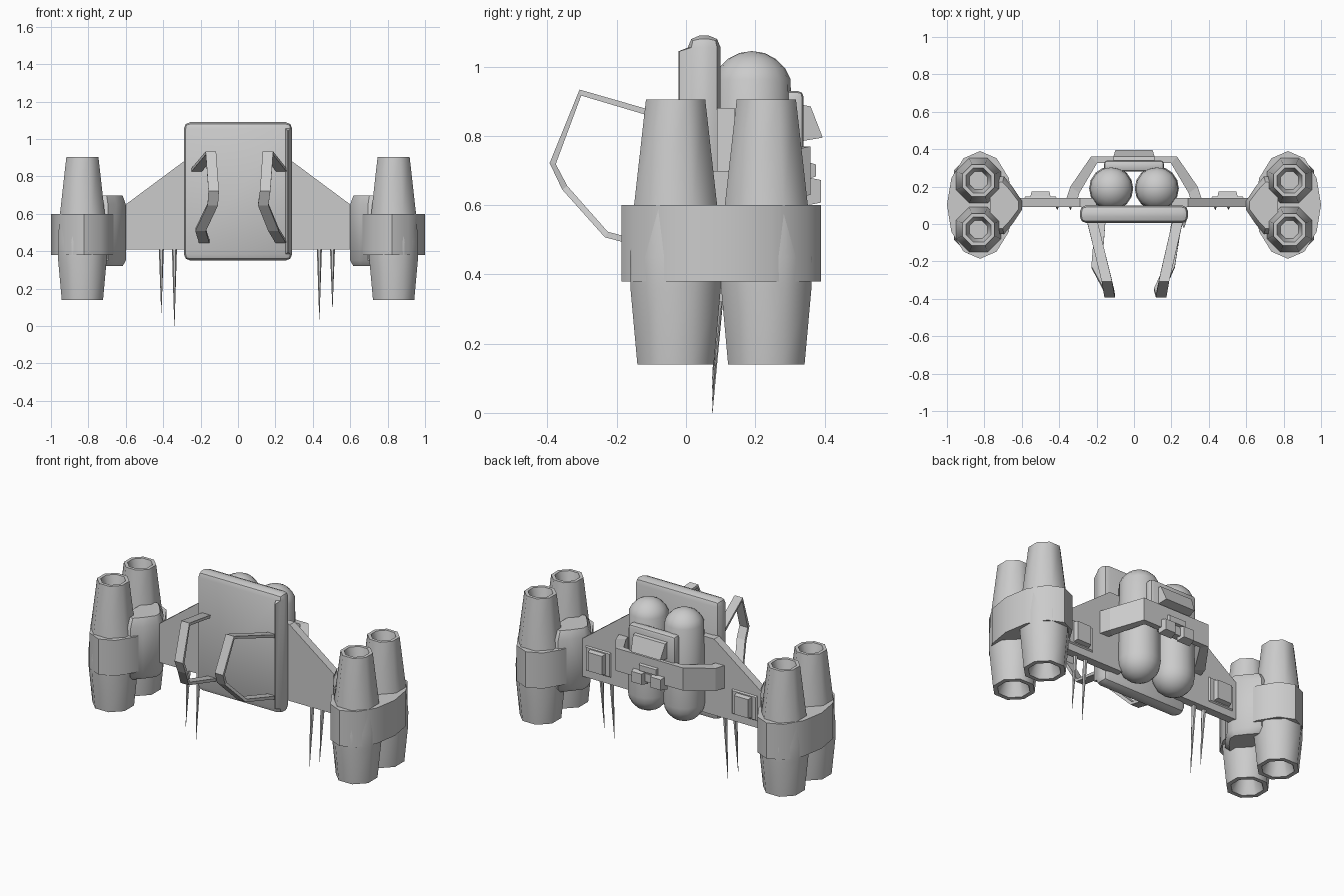
import bpy, bmesh, math
from mathutils import Vector

cube = bpy.data.objects.get("Cube")
if cube:
    bpy.data.objects.remove(cube, do_unlink=True)

grey = bpy.data.materials.new("light grey metal")
grey.use_nodes = True
grey.diffuse_color = (0.6, 0.6, 0.6, 1)
for node in grey.node_tree.nodes:
    if node.type == 'BSDF_PRINCIPLED':
        node.inputs["Base Color"].default_value = (0.6, 0.6, 0.6, 1)


def finish(name, bm, smooth=None):
    """Turn a bmesh into an object with the shared material."""
    bmesh.ops.recalc_face_normals(bm, faces=bm.faces[:])
    mesh = bpy.data.meshes.new(name)
    bm.to_mesh(mesh)
    bm.free()
    mesh.materials.append(grey)
    obj = bpy.data.objects.new(name, mesh)
    bpy.context.collection.objects.link(obj)
    if smooth:
        bpy.ops.object.select_all(action='DESELECT')
        obj.select_set(True)
        bpy.context.view_layer.objects.active = obj
        bpy.ops.object.shade_smooth_by_angle(angle=math.radians(smooth))
    return obj


def loft(bm, rings, caps=True, closed=False):
    """Skin matching rings of points."""
    loops = [[bm.verts.new(p) for p in ring] for ring in rings]
    n = len(loops[0])
    pairs = list(zip(loops, loops[1:]))
    if closed:
        pairs.append((loops[-1], loops[0]))
    for a, b in pairs:
        for i in range(n):
            j = (i + 1) % n
            bm.faces.new((a[i], a[j], b[j], b[i]))
    if caps and not closed:
        bm.faces.new(loops[0])
        bm.faces.new(loops[-1])
    return bm


def bevel(bm, width, segments=1):
    bmesh.ops.bevel(bm, geom=bm.edges[:], offset=width, segments=segments,
                    profile=0.5, affect='EDGES', clamp_overlap=True)


def rect(x, z, y, w, h):
    return [(x + a * w / 2, y, z + b * h / 2)
            for a, b in ((-1, -1), (1, -1), (1, 1), (-1, 1))]


def block(name, x, z, w, h, y0, y1, taper=0.0, drop=0.0, width=0, smooth=None):
    """Box that narrows toward the back by taper."""
    bm = loft(bmesh.new(), [rect(x, z, y0, w, h),
                            rect(x, z - drop, y1, w - taper, h - taper)])
    if width:
        bevel(bm, width, 2)
    return finish(name, bm, smooth)


def ring(cx, cy, z, r, n, turn=0.0, ry=None):
    ry = r if ry is None else ry
    return [(cx + r * math.cos(turn + i * math.tau / n),
             cy + ry * math.sin(turn + i * math.tau / n), z) for i in range(n)]


# Front plate with a recessed back
bm = loft(bmesh.new(), [rect(0, 0.72, 0.005, 0.58, 0.74), rect(0, 0.72, 0.1, 0.58, 0.74)])
bevel(bm, 0.035, 2)
bm.normal_update()
back = max((f for f in bm.faces if f.normal.y > 0.9), key=lambda f: f.calc_area())
bmesh.ops.inset_region(bm, faces=[back], thickness=0.015, depth=0)
bmesh.ops.translate(bm, verts=back.verts[:], vec=(0, -0.03, 0))
finish("front_plate", bm, 35)

# Rear brace wrapping the tanks
outer = [(-0.36, 0.14, 0.665), (-0.34, 0.2, 0.665), (-0.23, 0.36, 0.7),
         (0.23, 0.36, 0.7), (0.34, 0.2, 0.665), (0.36, 0.14, 0.665)]
brace = []
for x, y, z in outer:
    ix, iy = x * 0.86, y - 0.035
    brace.append([(x, y, z - 0.07), (x, y, z + 0.07), (ix, iy, z + 0.07), (ix, iy, z - 0.07)])
finish("rear_brace", loft(bmesh.new(), brace))

# Rear panel and fittings
block("rear_panel", 0, 0.82, 0.32, 0.22, 0.28, 0.34, width=0.018, smooth=35)
bm = bmesh.new()
loft(bm, [[(s * 0.11, 0.335, 0.89), (s * 0.11, 0.36, 0.885),
           (s * 0.1, 0.395, 0.795), (s * 0.11, 0.335, 0.785)] for s in (-1, 1)])
finish("rear_wedge", bm)
block("clasp_bar", 0, 0.7, 0.13, 0.05, 0.35, 0.375, taper=0.015)
block("clasp_base", 0, 0.645, 0.2, 0.05, 0.32, 0.365)

# Handle paths as (x, y, z), one per side
handles = {
    "left": [(0.235, 0.02, 0.83), (0.16, -0.305, 0.925), (0.145, -0.385, 0.72),
             (0.135, -0.35, 0.65), (0.19, -0.23, 0.515), (0.23, 0.02, 0.45)],
    "right": [(-0.225, 0.02, 0.83), (-0.145, -0.305, 0.925), (-0.13, -0.385, 0.72),
              (-0.135, -0.35, 0.65), (-0.2, -0.23, 0.515), (-0.18, 0.02, 0.45)],
}
spikes = {"left": ((0.435, 0.035), (0.505, 0.095)), "right": ((-0.34, 0.0), (-0.41, 0.07))}

for side, s in (("left", 1), ("right", -1)):
    # Round-ended tank
    bm = bmesh.new()
    bmesh.ops.create_uvsphere(bm, u_segments=16, v_segments=10, radius=0.118)
    for v in bm.verts:
        v.co.z += 0.225 if v.co.z > 0.001 else -0.225
        v.co += Vector((s * 0.122, 0.19, 0.702))
    finish(side + "_tank", bm, 40)
    block(side + "_clasp", s * 0.065, 0.64, 0.09, 0.085, 0.34, 0.39, taper=0.02)

    # Wing
    shape = [(0.2, 0.41), (0.66, 0.41), (0.66, 0.61), (0.6, 0.65), (0.29, 0.88), (0.2, 0.88)]
    bm = loft(bmesh.new(), [[(s * x, y, z) for x, z in shape] for y in (0.09, 0.14)])
    finish(side + "_wing", bm)
    block(side + "_wing_base", s * 0.5, 0.53, 0.18, 0.16, 0.135, 0.148, taper=0.02)
    block(side + "_wing_box", s * 0.5, 0.53, 0.11, 0.13, 0.14, 0.175, taper=0.015)

    # Inner pod between wing and thrusters
    plan = [(0.77, -0.05), (0.695, -0.055), (0.65, 0.0), (0.6, 0.075),
            (0.6, 0.125), (0.65, 0.2), (0.695, 0.255), (0.77, 0.25)]
    pod = []
    for z, scale in ((0.32, 0.8), (0.35, 1.0), (0.65, 1.0), (0.698, 0.8)):
        pod.append([(s * (0.77 + (x - 0.77) * (0.5 + scale / 2)),
                     0.1 + (y - 0.1) * scale, z) for x, y in plan])
    finish(side + "_pod", loft(bmesh.new(), pod), 40)

    # Oval clamp around the thrusters
    bm = loft(bmesh.new(), [ring(s * 0.823, 0.102, z, 0.177, 12, 0, 0.288) for z in (0.38, 0.6)])
    finish(side + "_clamp", bm, 40)

    # Thrusters with hollow ends
    profile = [(0.055, 0.24), (0.09, 0.14), (0.116, 0.14), (0.137, 0.36), (0.138, 0.45),
               (0.126, 0.6), (0.09, 0.905), (0.07, 0.905), (0.05, 0.82)]
    for place, cy in (("front", -0.03), ("rear", 0.232)):
        rings = [ring(s * 0.832, cy, z, r * 1.03, 8, math.pi / 8) for r, z in profile]
        finish(side + "_" + place + "_thruster", loft(bmesh.new(), rings), 50)

    # Spikes below the wing
    for i, (x, tip) in enumerate(spikes[side]):
        bm = loft(bmesh.new(), [ring(x, 0.105, 0.43, 0.014, 6), ring(x, 0.076, tip, 0.0008, 6)])
        finish(side + "_spike_" + str(i + 1), bm)

    # Bent strap handle
    path = [Vector(p) for p in handles[side]]
    sections = []
    for i, p in enumerate(path):
        d = path[min(i + 1, len(path) - 1)] - path[max(i - 1, 0)]
        n = Vector((0, d.z, -d.y)).normalized() * 0.009
        w = Vector((0.028, 0, 0))
        sections.append([p + w + n, p - w + n, p - w - n, p + w - n])
    finish(side + "_handle", loft(bmesh.new(), sections))
